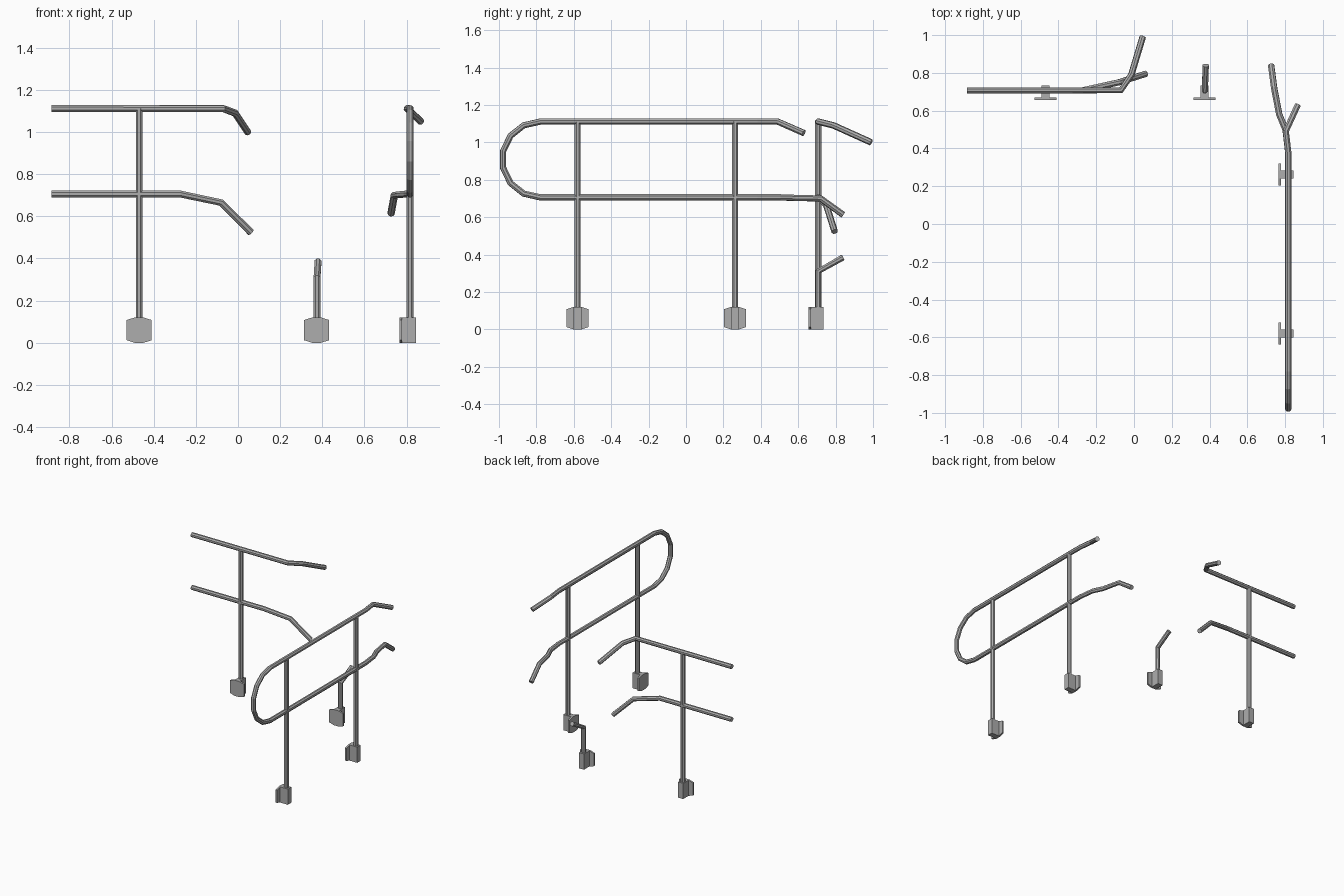
import bpy, bmesh, math
from mathutils import Matrix

cube = bpy.data.objects.get("Cube")
if cube:
    bpy.data.objects.remove(cube, do_unlink=True)

R = 0.0175          # tube radius
RIGHT_X = 0.8165    # side rail plane
BACK_Y = 0.707      # rear rail plane
HIGH, LOW = 1.111, 0.706


def material(name, value):
    mat = bpy.data.materials.new(name)
    mat.use_nodes = True
    col = (value, value, value, 1)
    mat.diffuse_color = col
    mat.node_tree.nodes["Principled BSDF"].inputs["Base Color"].default_value = col
    return mat


STEEL = material("grey_steel", 0.42)


def tube(name, path):
    """Eight-sided faceted pipe along a path, with closed ends."""
    cu = bpy.data.curves.new(name, 'CURVE')
    cu.dimensions = '3D'
    cu.bevel_depth = R
    cu.bevel_resolution = 2
    cu.use_fill_caps = True
    sp = cu.splines.new('POLY')
    sp.points.add(len(path) - 1)
    for p, co in zip(sp.points, path):
        p.co = (*co, 1)
        p.tilt = math.pi / 8
    sp.use_smooth = False
    cu.materials.append(STEEL)
    ob = bpy.data.objects.new(name, cu)
    bpy.context.collection.objects.link(ob)
    bpy.ops.object.select_all(action='DESELECT')
    ob.select_set(True)
    bpy.context.view_layer.objects.active = ob
    bpy.ops.object.convert(target='MESH')


def prism(bm, outline, y0, y1):
    """Extrude an xz outline from y0 to y1."""
    face = bm.faces.new([bm.verts.new((x, y0, z)) for x, z in outline])
    out = bmesh.ops.extrude_face_region(bm, geom=[face])["geom"]
    verts = [v for v in out if isinstance(v, bmesh.types.BMVert)]
    bmesh.ops.translate(bm, verts=verts, vec=(0, y1 - y0, 0))


def bracket(name, x, y, turn):
    """T-shaped mount: a chamfered plate with a block that clasps the post."""
    bm = bmesh.new()
    s, w, h, c = 0.021, 0.059, 0.12, 0.012
    prism(bm, [(-s, 0), (s, 0), (w, c), (w, h - c),
               (s, h), (-s, h), (-w, h - c), (-w, c)], -0.051, -0.038)
    prism(bm, [(-s, 0), (s, 0), (s, h), (-s, h)], -0.038, 0.027)
    bmesh.ops.recalc_face_normals(bm, faces=bm.faces)
    bm.transform(Matrix.Translation((x, y, 0)) @ Matrix.Rotation(turn, 4, 'Z'))
    me = bpy.data.meshes.new(name)
    bm.to_mesh(me)
    bm.free()
    me.materials.append(STEEL)
    bpy.context.collection.objects.link(bpy.data.objects.new(name, me))


# Posts and their mounts
for label, x, y, turn in (("back", -0.469, BACK_Y, 0),
                          ("side_front", RIGHT_X, -0.58, -math.pi / 2),
                          ("side_rear", RIGHT_X, 0.262, -math.pi / 2)):
    tube(label + "_post", [(x, y, 0.01), (x, y, HIGH)])
    bracket(label + "_bracket", x, y, turn)

# Short bent stub post
tube("stub_post", [(0.375, BACK_Y, 0.01), (0.375, BACK_Y, 0.31), (0.38, 0.84, 0.385)])
bracket("stub_bracket", 0.373, BACK_Y, 0)

# Rear rails with bent ends
tube("back_upper_rail", [(-0.885, BACK_Y, HIGH), (-0.07, BACK_Y, HIGH),
                         (-0.014, 0.79, 1.09), (0.046, 0.99, 1.0)])
tube("back_lower_rail", [(-0.885, BACK_Y, LOW), (-0.275, BACK_Y, LOW),
                         (-0.08, 0.75, 0.665), (0.062, 0.795, 0.523)])

# Side rail: both runs joined by a half-round loop at the front
mid, rad = (HIGH + LOW) / 2, (HIGH - LOW) / 2
loop = [(RIGHT_X, -0.78 - rad * math.sin(a), mid + rad * math.cos(a))
        for a in (math.pi * i / 7 for i in range(8))]
upper = [(0.867, 0.63, 1.05), (0.803, 0.49, HIGH), (RIGHT_X, 0.38, HIGH)]
lower = [(RIGHT_X, 0.38, LOW), (0.802, 0.5, LOW), (0.769, 0.58, 0.703),
         (0.742, 0.72, 0.7), (0.726, 0.84, 0.613)]
tube("side_rail_loop", upper + loop + lower)
